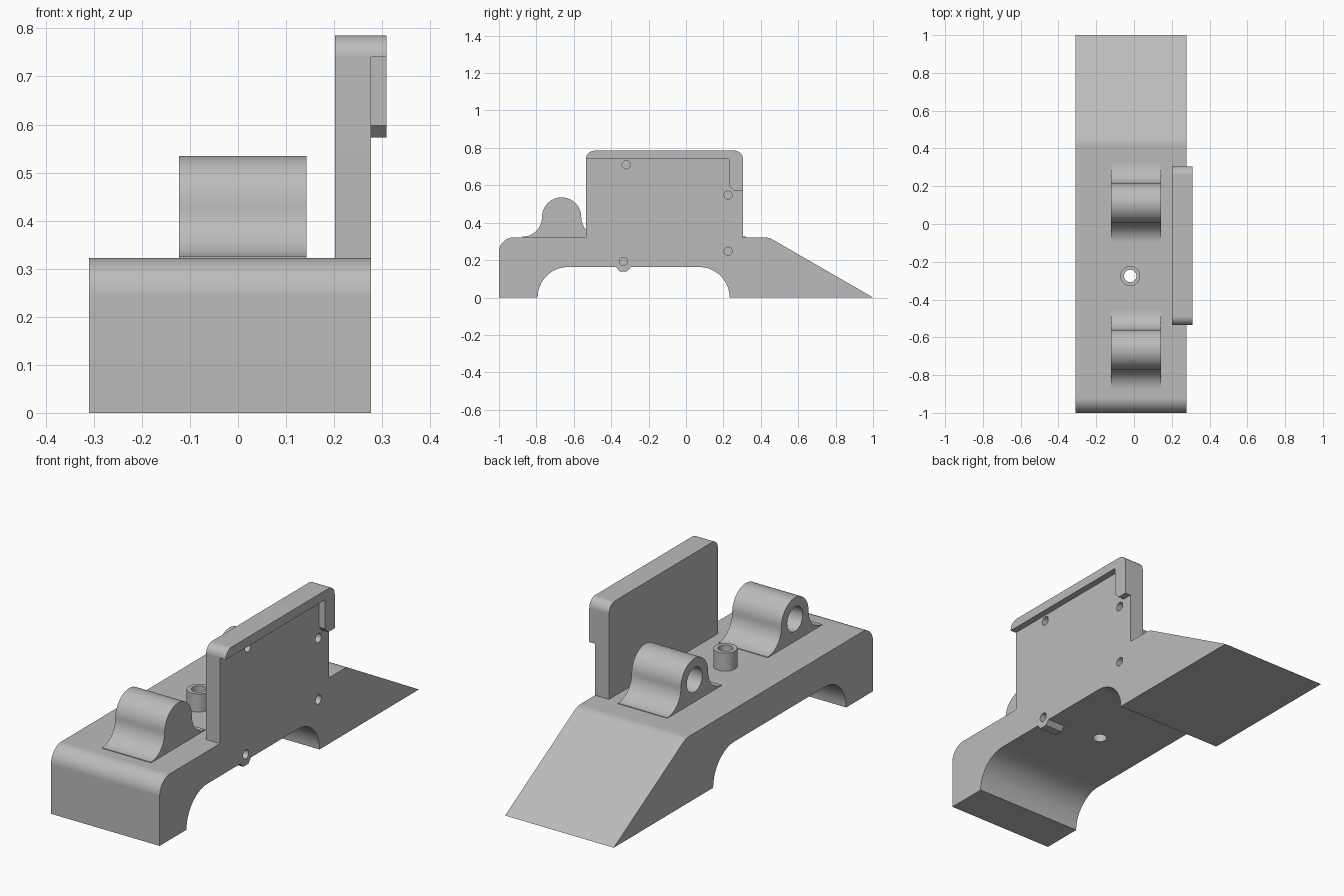
import bpy, bmesh
from math import sin, cos, pi, radians
from mathutils import Matrix

cube = bpy.data.objects.get("Cube")
if cube:
    bpy.data.objects.remove(cube, do_unlink=True)

grey = bpy.data.materials.new("plain grey")
grey.use_nodes = True
grey.diffuse_color = (0.5, 0.5, 0.5, 1)
grey.node_tree.nodes["Principled BSDF"].inputs["Base Color"].default_value = (0.5, 0.5, 0.5, 1)

X_RIGHT, X_LEFT = -0.31, 0.277      # sides of the base
DECK, ARCH = 0.322, 0.163           # top of the base, ceiling of the arch


def arc(y, z, r, start, end, n=16):
    """Points of an arc in the side plane, angles in degrees."""
    angles = [radians(start + (end - start) * i / n) for i in range(n + 1)]
    return [(y + r * cos(a), z + r * sin(a)) for a in angles]


def finish(name, bm):
    bmesh.ops.recalc_face_normals(bm, faces=bm.faces)
    mesh = bpy.data.meshes.new(name)
    bm.to_mesh(mesh)
    bm.free()
    mesh.materials.append(grey)
    obj = bpy.data.objects.new(name, mesh)
    bpy.context.collection.objects.link(obj)
    return obj


def extrude(name, profile, x0, x1):
    """Side profile (y, z) pulled across the width."""
    bm = bmesh.new()
    face = bm.faces.new([bm.verts.new((x0, y, z)) for y, z in profile])
    new = bmesh.ops.extrude_face_region(bm, geom=[face])["geom"]
    bmesh.ops.translate(bm, vec=(x1 - x0, 0, 0),
                        verts=[v for v in new if isinstance(v, bmesh.types.BMVert)])
    return finish(name, bm)


def cylinder(name, centre, r, length, axis="X"):
    bm = bmesh.new()
    turn = Matrix.Rotation(pi / 2, 4, "Y") if axis == "X" else Matrix()
    bmesh.ops.create_cone(bm, cap_ends=True, segments=32, radius1=r, radius2=r,
                          depth=length, matrix=Matrix.Translation(centre) @ turn)
    return finish(name, bm)


def activate(obj):
    bpy.ops.object.select_all(action="DESELECT")
    obj.select_set(True)
    bpy.context.view_layer.objects.active = obj


def drill(obj, centre, r, length, axis="X"):
    cutter = cylinder("drill", centre, r, length, axis)
    cutter.hide_render = True
    mod = obj.modifiers.new("hole", "BOOLEAN")
    mod.operation, mod.solver, mod.object = "DIFFERENCE", "EXACT", cutter
    activate(obj)
    bpy.ops.object.modifier_apply(modifier=mod.name)
    bpy.data.objects.remove(cutter, do_unlink=True)


# Base: rounded front, arch underneath, wedge at the back
base = extrude("base",
               [(-1, 0)]
               + arc(-0.92, DECK - 0.08, 0.08, 180, 90)
               + arc(0.418, DECK - 0.09, 0.09, 90, 60, 6)
               + [(1, 0)]
               + arc(0.07, 0, ARCH, 0, 90)
               + arc(-0.63, 0, ARCH, 90, 180),
               X_RIGHT, X_LEFT)

# Upright side plate with rounded top corners
Y0, Y1, TOP, R = -0.535, 0.305, 0.785, 0.045
back_round = arc(Y1 - R, TOP - R, R, 0, 90, 10)
front_round = arc(Y0 + R, TOP - R, R, 90, 180, 10)
plate = extrude("side_plate",
                [(Y0, DECK), (Y1, DECK)] + back_round + front_round,
                0.202, X_LEFT)

# Raised lip along the top and back edge of the plate
lip = extrude("plate_lip",
              [(Y1, 0.573)] + back_round + front_round
              + [(0.23, 0.74), (0.23, 0.598), (0.255, 0.573)],
              X_LEFT, 0.309)

# Small blind holes in the outer face
for obj, y, z in ((plate, -0.32, 0.71), (plate, 0.225, 0.547),
                  (base, 0.225, 0.247), (base, -0.335, 0.193)):
    drill(obj, (X_LEFT, y, z), 0.022, 0.1)

# Little rib under the arch
rib = extrude("arch_rib",
              [(-0.375, ARCH), (-0.355, 0.14), (-0.315, 0.14), (-0.295, ARCH)],
              0.18, X_LEFT)

# Two lugs with flared feet and a blind cross hole
lugs = []
r, mid = 0.105, 0.43
for name, y in (("front_lug", -0.665), ("back_lug", 0.11)):
    lug = extrude(name,
                  [(y - 2 * r, 0.3)]
                  + arc(y - 2 * r, mid, r, -90, 0)
                  + arc(y, mid, r, 180, 0, 32)[1:-1]
                  + arc(y + 2 * r, mid, r, 180, 270)
                  + [(y + 2 * r, 0.3)],
                  -0.123, 0.143)
    drill(lug, (-0.123, y, mid), 0.06, 0.42)
    lugs.append(lug)

# Hollow boss between the lugs, bored right through the base
boss = cylinder("boss", (-0.02, -0.275, 0.36), 0.053, 0.1, "Z")
for obj in (boss, base):
    drill(obj, (-0.02, -0.275, 0.3), 0.033, 0.6, "Z")

# Smooth the rounds and keep the flats crisp
for obj in [base, plate, lip, rib, boss] + lugs:
    activate(obj)
    bpy.ops.object.shade_smooth_by_angle(angle=radians(25))
    mod = obj.modifiers.new("even shading", "WEIGHTED_NORMAL")
    mod.keep_sharp = True
